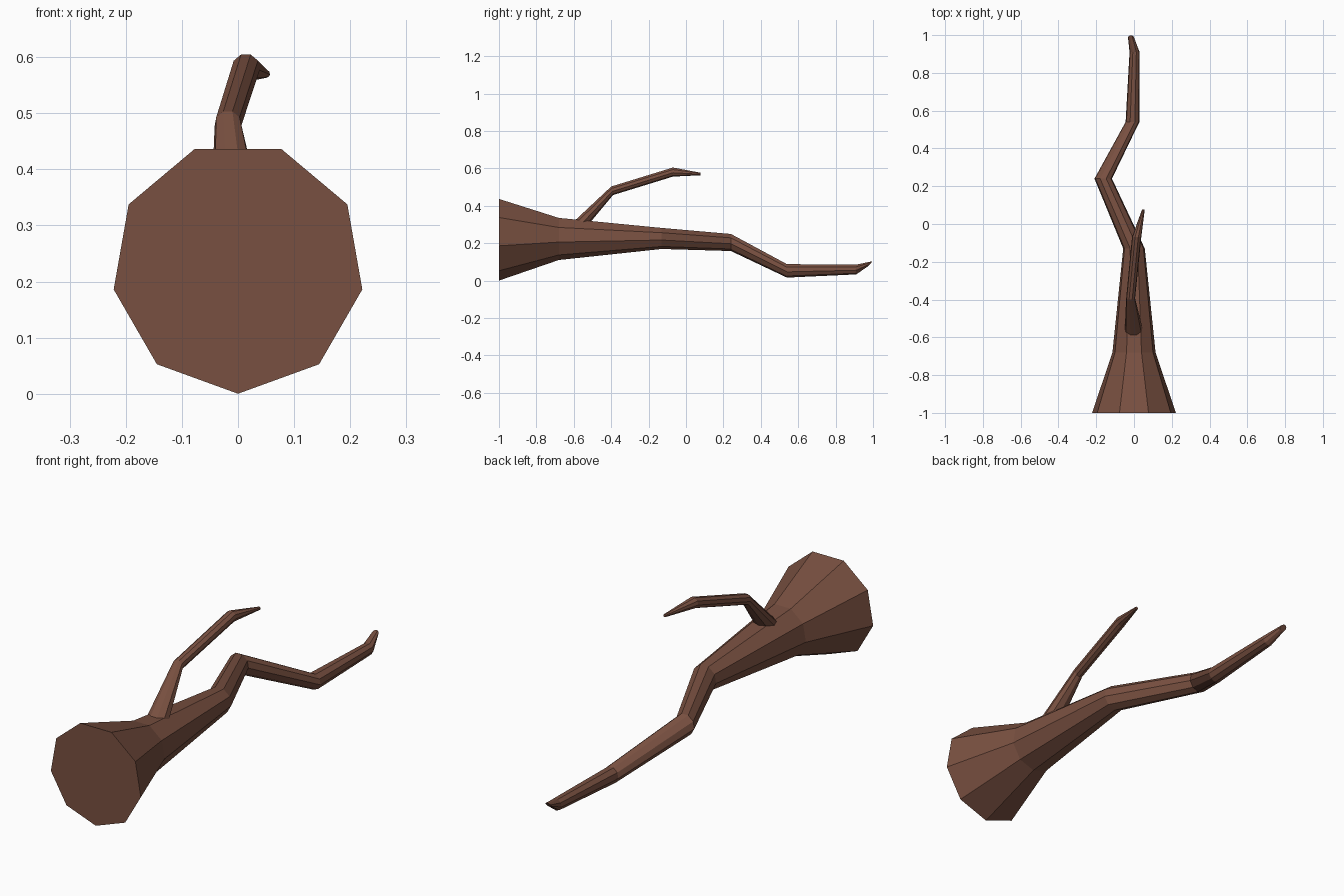
import bpy, bmesh
from math import sin, cos, radians

if "Cube" in bpy.data.objects:
    bpy.data.objects.remove(bpy.data.objects["Cube"])

SIDES = 9

bark = bpy.data.materials.new("bark")
bark.diffuse_color = (0.19, 0.08, 0.052, 1)
bark.use_nodes = True
bark.node_tree.nodes["Principled BSDF"].inputs["Base Color"].default_value = bark.diffuse_color


def limb(name, rings):
    """Loft nine-sided rings: (x, y, z, radius, tilt about x in degrees)."""
    bm = bmesh.new()
    loops = []
    for x, y, z, r, tilt in rings:
        t = radians(tilt)
        loop = []
        for k in range(SIDES):
            a = radians(-90 + 360 * k / SIDES)
            u, v = r * cos(a), r * sin(a)
            loop.append(bm.verts.new((x + u, y - v * sin(t), z + v * cos(t))))
        loops.append(loop)
    for a, b in zip(loops, loops[1:]):
        for k in range(SIDES):
            n = (k + 1) % SIDES
            bm.faces.new((a[k], a[n], b[n], b[k]))
    bm.faces.new(loops[0])
    bm.faces.new(loops[-1])
    bmesh.ops.recalc_face_normals(bm, faces=bm.faces)
    mesh = bpy.data.meshes.new(name)
    bm.to_mesh(mesh)
    bm.free()
    mesh.materials.append(bark)
    obj = bpy.data.objects.new(name, mesh)
    bpy.context.collection.objects.link(obj)
    return obj


# Main trunk: wide cut end tapering to a crooked tip
limb("trunk", [
    (0, -1.0, 0.225, 0.225, 0),
    (0, -0.68, 0.226, 0.116, 0),
    (0, -0.13, 0.227, 0.058, 0),
    (-0.163, 0.24, 0.205, 0.047, 0),
    (-0.008, 0.54, 0.053, 0.037, 0),
    (0.003, 0.91, 0.06, 0.027, 0),
    (-0.016, 0.988, 0.092, 0.016, -40),
])

# Side branch: sprouts from the top of the trunk, base sunk into it
limb("side_branch", [
    (0, -0.575, 0.295, 0.05, 90),
    (-0.018, -0.395, 0.481, 0.024, 12),
    (0.014, -0.07, 0.581, 0.025, 0),
    (0.05, 0.078, 0.57, 0.007, 0),
])
